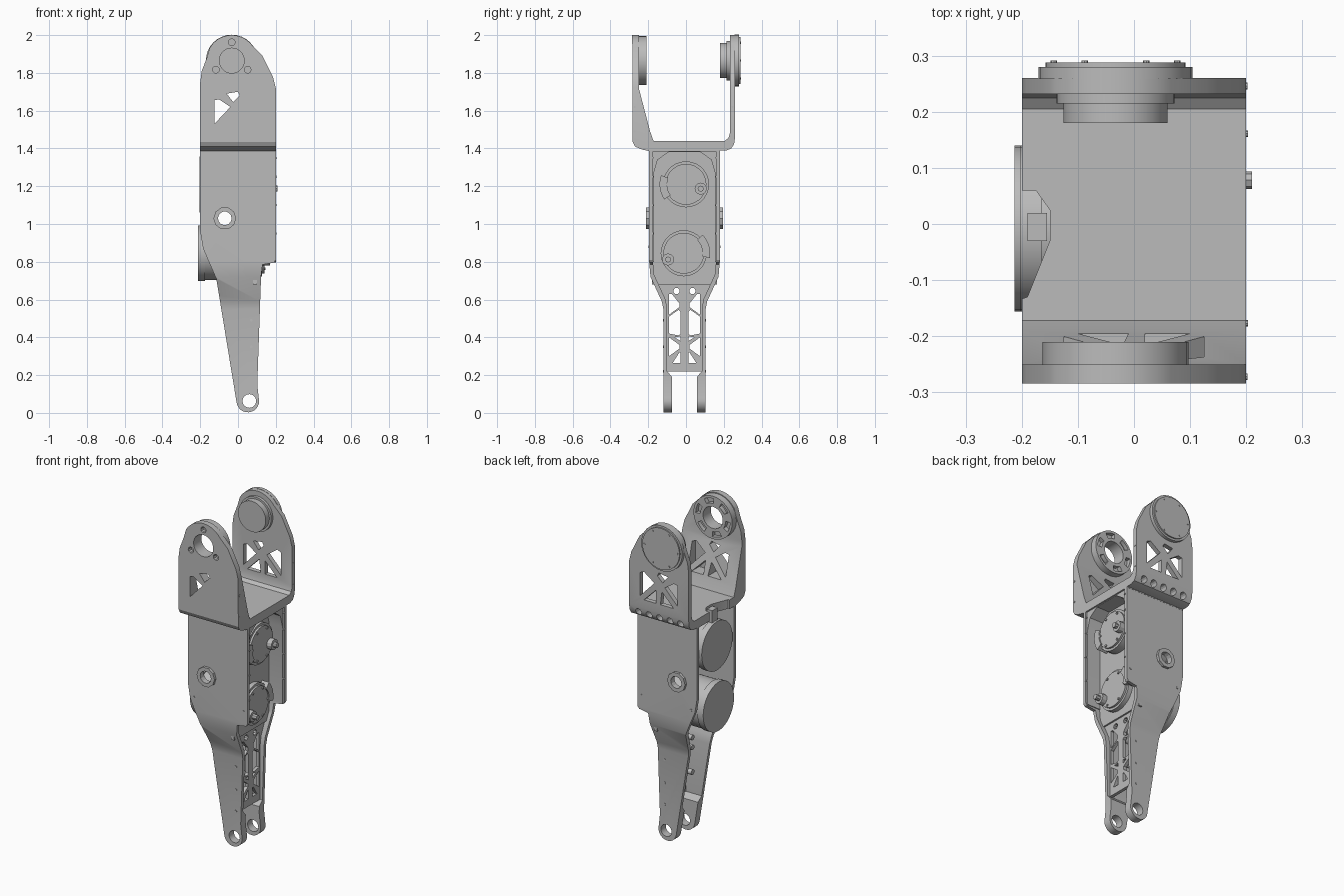
import bpy, bmesh, math

if "Cube" in bpy.data.objects:
    bpy.data.objects.remove(bpy.data.objects["Cube"], do_unlink=True)

grey = bpy.data.materials.new("machined_grey")
grey.use_nodes = True
grey.diffuse_color = (0.5, 0.5, 0.5, 1)
grey.node_tree.nodes["Principled BSDF"].inputs["Base Color"].default_value = (0.5, 0.5, 0.5, 1)

MID = -0.008          # y of the symmetry plane of the lower body
HUB = (-0.033, 1.865)  # axis of the yoke joint in x, z


def arc(c, r, a0=0, a1=360, n=28):
    """Points on an arc; a full circle leaves out the repeated end."""
    full = a1 - a0 == 360
    steps = [a0 + (a1 - a0) * i / (n if full else n - 1) for i in range(n)]
    return [(c[0] + r * math.cos(math.radians(a)), c[1] + r * math.sin(math.radians(a))) for a in steps]


def rect(a0, b0, a1, b1):
    return [(a0, b0), (a1, b0), (a1, b1), (a0, b1)]


def flip(pts, s):
    """Mirror (y, z) points to the back half when s is 1."""
    return [(MID + (p[0] - MID) * -s, p[1]) for p in pts]


def solid(name, axis, parts):
    """Prisms along an axis; each part is (outline, low, high)."""
    bm = bmesh.new()
    for pts, lo, hi in parts:
        place = {"x": lambda p, d: (d, p[0], p[1]),
                 "y": lambda p, d: (p[0], d, p[1]),
                 "z": lambda p, d: (p[0], p[1], d)}[axis]
        a = [bm.verts.new(place(p, lo)) for p in pts]
        b = [bm.verts.new(place(p, hi)) for p in pts]
        bm.faces.new(a)
        bm.faces.new(b[::-1])
        for i in range(len(pts)):
            j = (i + 1) % len(pts)
            bm.faces.new((a[j], a[i], b[i], b[j]))
    bmesh.ops.recalc_face_normals(bm, faces=bm.faces)
    mesh = bpy.data.meshes.new(name)
    bm.to_mesh(mesh)
    bm.free()
    mesh.materials.append(grey)
    ob = bpy.data.objects.new(name, mesh)
    bpy.context.collection.objects.link(ob)
    return ob


def combine(ob, axis, parts, op="DIFFERENCE"):
    """Boolean with temporary prisms, applied at once."""
    tool = solid("cutter", axis, parts)
    mod = ob.modifiers.new("bool", "BOOLEAN")
    mod.operation, mod.object, mod.solver = op, tool, "EXACT"
    bpy.context.view_layer.objects.active = ob
    bpy.ops.object.modifier_apply(modifier=mod.name)
    bpy.data.objects.remove(tool, do_unlink=True)
    return ob


# Side plates: bent sheet trimmed to the tapering leg outline
leg_outline = ([(-0.2, 1.4), (-0.2, 0.96), (-0.185, 0.87), (-0.115, 0.71), (-0.1, 0.62)]
               + arc((0.052, 0.063), 0.06, 190, 375, 14)
               + [(0.102, 0.15), (0.122, 0.72), (0.13, 0.785), (0.19, 0.795), (0.2, 0.81), (0.2, 1.4)])
bend = [(-0.195, 1.4), (-0.195, 0.8), (-0.188, 0.72), (-0.128, 0.59), (-0.12, 0.55), (-0.12, 0),
        (-0.073, 0), (-0.073, 0.19), (-0.1, 0.22), (-0.1, 0.55), (-0.108, 0.6), (-0.168, 0.73),
        (-0.175, 0.8), (-0.175, 1.4)]
for s, side in ((-1, "front"), (1, "back")):
    plate = solid(side + "_side_plate", "x", [(flip(bend, s), -0.3, 0.3)])
    combine(plate, "y", [(leg_outline, -0.5, 0.5)], "INTERSECT")
    out = MID + s * 0.187
    combine(plate, "y", [(arc((0.06, 0.063), 0.036), -0.5, 0.5),
                         (arc((-0.07, 1.03), 0.036), -0.5, 0.5)])
    boss = solid(side + "_cable_boss", "y", [(arc((-0.07, 1.03), 0.06, n=10), out - s * 0.01, out + s * 0.016)])
    combine(boss, "y", [(arc((-0.07, 1.03), 0.036, n=14), -0.5, 0.5)])
    leg = MID + s * 0.112
    solid(side + "_plate_screws", "y",
          [(arc((x, z), 0.007, n=8), leg, leg + s * 0.003) for x, z in ((0.07, 0.22), (0.07, 0.35), (0.07, 0.49))]
          + [(arc((x, z), 0.007, n=8), out, out + s * 0.003) for x, z in ((-0.16, 0.88), (0.175, 0.88))])

# Leg web with truss openings either side of a centre rib
web = solid("leg_web", "x", [([(-0.105, 0.22), (-0.105, 0.56), (-0.172, 0.72), (-0.172, 0.8),
                               (0.156, 0.8), (0.156, 0.72), (0.089, 0.56), (0.089, 0.22)], 0.07, 0.09)])
cells = [[(-0.09, 0.52), (-0.09, 0.63), (-0.075, 0.63), (-0.035, 0.58), (-0.035, 0.56)],
         [(-0.09, 0.42), (-0.09, 0.51), (-0.04, 0.545), (-0.028, 0.535), (-0.028, 0.42), (-0.04, 0.41)],
         [(-0.09, 0.3), (-0.09, 0.4), (-0.035, 0.36), (-0.035, 0.34)],
         [(-0.028, 0.38), (-0.06, 0.4), (-0.028, 0.405)],
         [(-0.07, 0.265), (-0.035, 0.32), (-0.028, 0.32), (-0.028, 0.265)],
         arc((-0.05, 0.645), 0.017, n=10)]
combine(web, "x", [(flip(c, s), 0, 0.2) for c in cells for s in (-1, 1)])
solid("leg_web_pins", "x", [(arc((MID, z), 0.016, n=12), -0.04, 0.075) for z in (0.4, 0.55, 0.61)])

# Motor bulkhead and the pocketed rim around it
solid("motor_bulkhead", "x", [(rect(-0.18, 0.68, 0.164, 1.395), 0.08, 0.1)])
rim = solid("motor_rim", "x", [(rect(-0.185, 0.8, 0.169, 1.395), 0.09, 0.19)])
pocket = [(-0.17, 0.7), (-0.17, 1.27), (-0.15, 1.34), (-0.09, 1.382),
          (0.074, 1.382), (0.134, 1.34), (0.154, 1.27), (0.154, 0.7)]
combine(rim, "x", [(pocket, 0, 0.3)])
solid("rim_screws", "x", [(arc((y, z), 0.006, n=8), 0.19, 0.203)
                          for y in (-0.177, 0.161) for z in (0.95, 1.1, 1.25, 1.35)])

# Two motors: large drum on one side, stepped cap and encoder on the other
for name, y, z, cap, drum, ey, ez in (("upper_motor", 0.0, 1.21, 0.16, -0.195, 0.078, 1.187),
                                      ("lower_motor", -0.012, 0.845, 0.14, -0.205, -0.095, 0.812)):
    c = (y, z)
    solid(name, "x", [(arc((MID, z), 0.142, n=32), drum, 0.085),
                      (arc((MID, z), 0.148, n=32), drum - 0.008, drum + 0.03),
                      (arc(c, 0.122), 0.09, cap - 0.012), (arc(c, 0.108), 0.09, cap)])
    solid(name + "_encoder", "x", [(arc((ey, ez), 0.032, n=12), cap - 0.01, cap + 0.03),
                                   (arc((ey, ez), 0.016, n=8), cap, 0.21 if y == 0 else 0.2)])
    a = 160 if y == 0 else -10
    solid(name + "_clip", "x", [(arc(c, 0.14, a, a + 55, 8) + arc(c, 0.1, a + 55, a, 8), 0.1, cap + 0.008)])
    solid(name + "_screws", "x", [(p, cap, cap + 0.006) for k in range(6)
                                  for p in [arc(arc(c, 0.095, n=6)[k], 0.007, n=8)]])

# Yoke deck with cable notch
deck = solid("yoke_deck", "z", [(rect(-0.2, -0.195, 0.2, 0.18), 1.385, 1.44)])
combine(deck, "z", [([(-0.25, 0.06), (-0.175, 0.06), (-0.15, 0.025), (-0.15, -0.03), (-0.19, -0.13), (-0.25, -0.15)], 1, 2)])
solid("cable_connector", "z", [(rect(-0.19, -0.03, -0.155, 0.02), 1.34, 1.43)])

# Yoke arms: bent profiles trimmed to a rounded outline
arm_outline = [(-0.2, 1.3), (-0.2, 1.75), (-0.192, 1.81), (-0.165, 1.88)] \
    + arc(HUB, 0.135, 150, 35, 16) + [(0.13, 1.89), (0.185, 1.78), (0.2, 1.72), (0.2, 1.3)]
front_bend = [(-0.19, 1.385), (-0.235, 1.395), (-0.27, 1.41), (-0.283, 1.435), (-0.285, 2.1),
              (-0.25, 2.1), (-0.25, 1.72), (-0.19, 1.49), (-0.172, 1.44)]
back_bend = [(0.17, 1.39), (0.215, 1.39), (0.24, 1.4), (0.255, 1.425), (0.26, 1.46), (0.26, 2.1),
             (0.232, 2.1), (0.232, 1.48), (0.225, 1.455), (0.205, 1.44), (0.17, 1.44)]
truss = [[(-0.125, 1.53), (-0.125, 1.655), (-0.1, 1.66), (-0.04, 1.62)],
         [(-0.06, 1.69), (0.0, 1.7), (0.01, 1.68), (-0.025, 1.645)],
         [(0.125, 1.53), (0.125, 1.67), (0.1, 1.68), (0.03, 1.63)],
         [(-0.1, 1.51), (-0.02, 1.59), (-0.01, 1.51)],
         [(0.02, 1.51), (0.02, 1.59), (0.1, 1.51)]]
front_arm = solid("front_yoke_arm", "x", [(front_bend, -0.3, 0.3)])
combine(front_arm, "y", [(arm_outline, -0.5, 0.5)], "INTERSECT")
combine(front_arm, "y", [(t, -0.5 if i < 2 else -0.27, 0) for i, t in enumerate(truss)]
        + [(arc(HUB, 0.066), -0.5, 0)]
        + [(arc(p, 0.018, n=10), -0.5, 0) for p in ((HUB[0], 1.962), (HUB[0] - 0.084, 1.817), (HUB[0] + 0.084, 1.817))])
back_arm = solid("back_yoke_arm", "x", [(back_bend, -0.3, 0.3)])
combine(back_arm, "y", [(arm_outline, -0.5, 0.5)], "INTERSECT")
combine(back_arm, "y", [(t, 0, 0.5) for t in truss]
        + [(arc((-0.14 + 0.07 * i, 1.425), 0.02, n=12), 0.212, 0.5) for i in range(5)])

# Bearing ring with radial slots inside the front arm
ring = solid("bearing_ring", "y", [(arc(HUB, 0.13, n=32), -0.255, -0.21)])
combine(ring, "y", [(arc(HUB, 0.066), -0.5, 0)])
combine(ring, "y", [(arc(HUB, 0.115, a, a + 32, 6) + arc(HUB, 0.085, a + 32, a, 6), -0.235, 0)
                    for a in range(0, 360, 60)])

# Joint motor on the back arm
solid("joint_motor", "y", [(arc(HUB, 0.137, n=32), 0.258, 0.28), (arc(HUB, 0.125, n=32), 0.258, 0.288),
                           (arc(HUB, 0.105, n=32), 0.215, 0.24), (arc(HUB, 0.093, n=32), 0.18, 0.24)])
solid("joint_motor_screws", "y", [(arc(p, 0.006, n=8), 0.286, 0.291) for p in arc(HUB, 0.11, n=6)])
solid("arm_edge_screws", "x", [(arc((y, z), 0.006, n=8), 0.198, 0.202)
                               for y in (-0.272, 0.246) for z in (1.49, 1.62)])

# Smooth curved walls, keep machined edges crisp
bpy.ops.object.select_all(action="DESELECT")
for ob in bpy.context.scene.objects:
    if ob.type == "MESH":
        ob.select_set(True)
        bpy.context.view_layer.objects.active = ob
bpy.ops.object.shade_smooth_by_angle(angle=math.radians(25))
